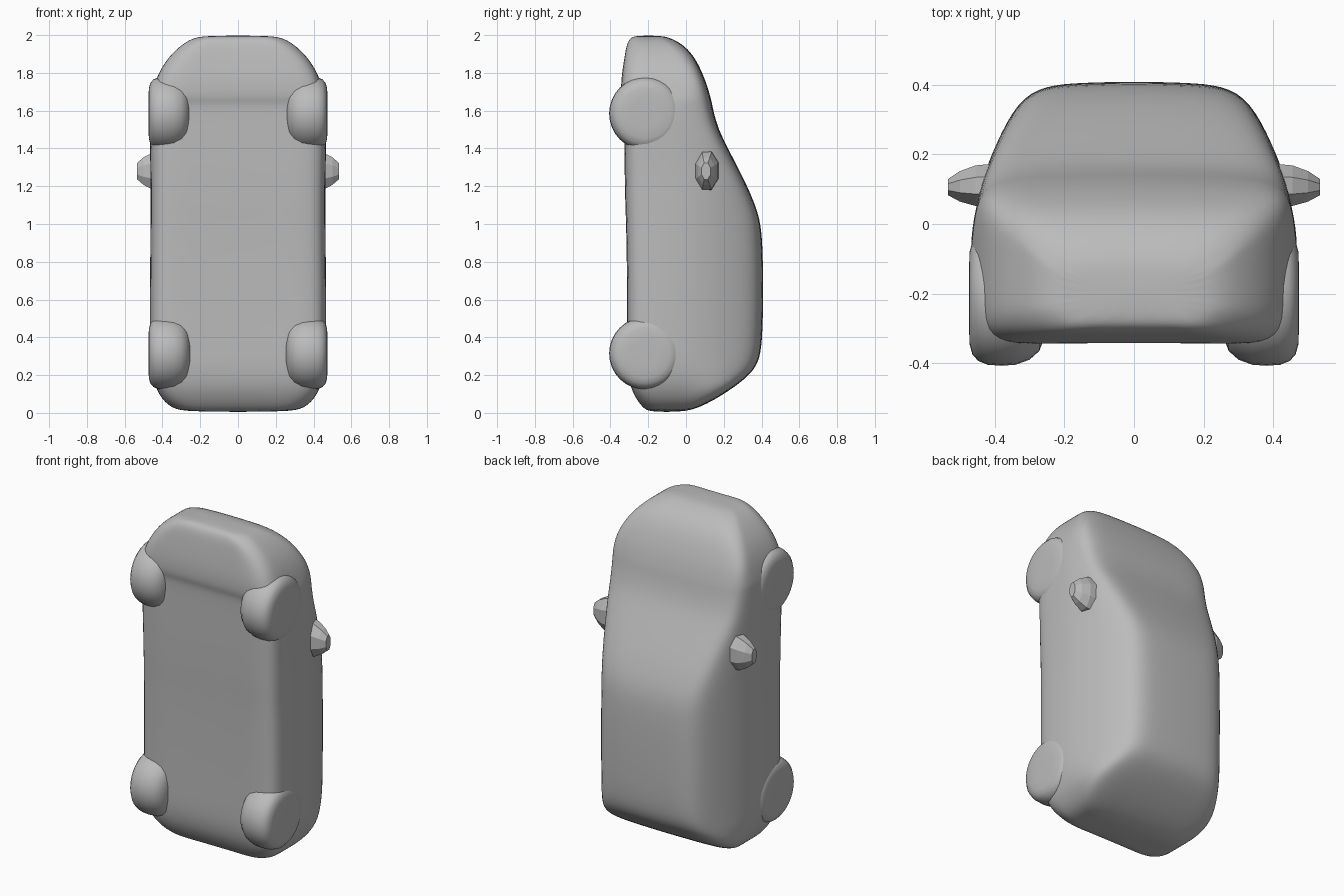
import bpy, bmesh, math
from mathutils import Vector

if "Cube" in bpy.data.objects:
    bpy.data.objects.remove(bpy.data.objects["Cube"])

grey = bpy.data.materials.new("body grey")
grey.diffuse_color = (0.5, 0.5, 0.5, 1)
grey.use_nodes = True
grey.node_tree.nodes["Principled BSDF"].inputs["Base Color"].default_value = grey.diffuse_color


def finish(name, bm, smooth=True):
    bmesh.ops.recalc_face_normals(bm, faces=bm.faces)
    mesh = bpy.data.meshes.new(name)
    bm.to_mesh(mesh)
    bm.free()
    mesh.materials.append(grey)
    for p in mesh.polygons:
        p.use_smooth = smooth
    obj = bpy.data.objects.new(name, mesh)
    bpy.context.collection.objects.link(obj)
    return obj


def loft(bm, rings):
    loops = [[bm.verts.new(p) for p in r] for r in rings]
    n = len(loops[0])
    for a, b in zip(loops, loops[1:]):
        for i in range(n):
            bm.faces.new((a[i], a[(i + 1) % n], b[(i + 1) % n], b[i]))
    bm.faces.new(loops[0])
    bm.faces.new(loops[-1])


# Side taper of the cabin: half width at a given height above the floor
TAPER = [(-1, .472), (-.03, .468), (.06, .452), (.17, .425), (.28, .375), (.36, .335), (.42, .29)]


def taper(y):
    for (y0, w0), (y1, w1) in zip(TAPER, TAPER[1:]):
        if y <= y1:
            return w0 + (w1 - w0) * (y - y0) / (y1 - y0)
    return TAPER[-1][1]


# Body stations, tail to nose: z, floor y, roof y, half width
STATIONS = [
    (.005, -.19, -.02, .27), (.025, -.225, .06, .35), (.07, -.26, .15, .40),
    (.13, -.29, .245, .435), (.20, -.305, .335, .455), (.27, -.31, .385, .464),
    (.38, -.31, .402, .468), (.60, -.31, .407, .468), (.85, -.313, .405, .466),
    (1.0, -.316, .395, .464), (1.1, -.32, .365, .464), (1.2, -.322, .322, .464),
    (1.3, -.324, .272, .464), (1.4, -.325, .220, .466), (1.5, -.326, .170, .468),
    (1.59, -.327, .145, .468), (1.64, -.33, .135, .465), (1.67, -.342, .128, .460),
    (1.74, -.343, .108, .442), (1.81, -.336, .080, .415), (1.88, -.325, .045, .370),
    (1.94, -.315, -.005, .310), (1.98, -.30, -.07, .25), (1.998, -.27, -.13, .18)]


def section(z, yb, yt, w):
    h = yt - yb
    rim = min(.05, h * .2)
    top = min(w, taper(yt))
    half = [(0, yb), (w * .45, yb), (w - rim * 1.2, yb - .004), (w - .004, yb + rim)]
    for t in (.3, .45, .6, .75):
        y = yb + h * t
        half.append((min(w, taper(y)), y))
    y = yt - rim
    half += [(min(w, taper(y)) - .004, y), (top - rim * .9, yt - .008),
             (top * .5, yt), (0, yt + .003)]
    return [Vector((x, y, z)) for x, y in half] + \
           [Vector((-x, y, z)) for x, y in half[-2:0:-1]]


bm = bmesh.new()
loft(bm, [section(*s) for s in STATIONS])
body = finish("car_body", bm)
sub = body.modifiers.new("smooth", 'SUBSURF')
sub.levels = sub.render_levels = 2


# Wheels: turned rounded profile (x, radius) about an x-aligned axle
def wheel(name, side, yc, zc, r):
    profile = [(.255, .55), (.272, .78), (.30, .91), (.34, .985), (.38, 1), (.42, .985),
               (.447, .93), (.464, .83), (.472, .68), (.474, .4)]
    rings = []
    for x, k in profile:
        rings.append([Vector((side * x, yc + r * k * math.cos(a), zc + r * k * math.sin(a)))
                      for a in (math.tau * i / 32 for i in range(32))])
    b = bmesh.new()
    loft(b, rings)
    finish(name, b)


# Mirrors: faceted stubs narrowing outwards (x, y centre, y half, z centre, z half)
def mirror(name, side):
    rings = []
    for x, yc, yh, zc, zh in [(.40, .11, .065, 1.285, .11), (.455, .11, .06, 1.28, .10),
                              (.50, .108, .045, 1.28, .075), (.534, .106, .024, 1.28, .045)]:
        rings.append([Vector((side * x, yc + yh * math.cos(a) * 1.05, zc + zh * math.sin(a) * 1.05))
                      for a in (math.tau * (i + .5) / 8 for i in range(8))])
    b = bmesh.new()
    loft(b, rings)
    finish(name, b, smooth=False)


for side, tag in ((1, "right"), (-1, "left")):
    wheel("rear_wheel_" + tag, side, -.215, .315, .192)
    wheel("front_wheel_" + tag, side, -.212, 1.585, .195)
    mirror("door_mirror_" + tag, side)
